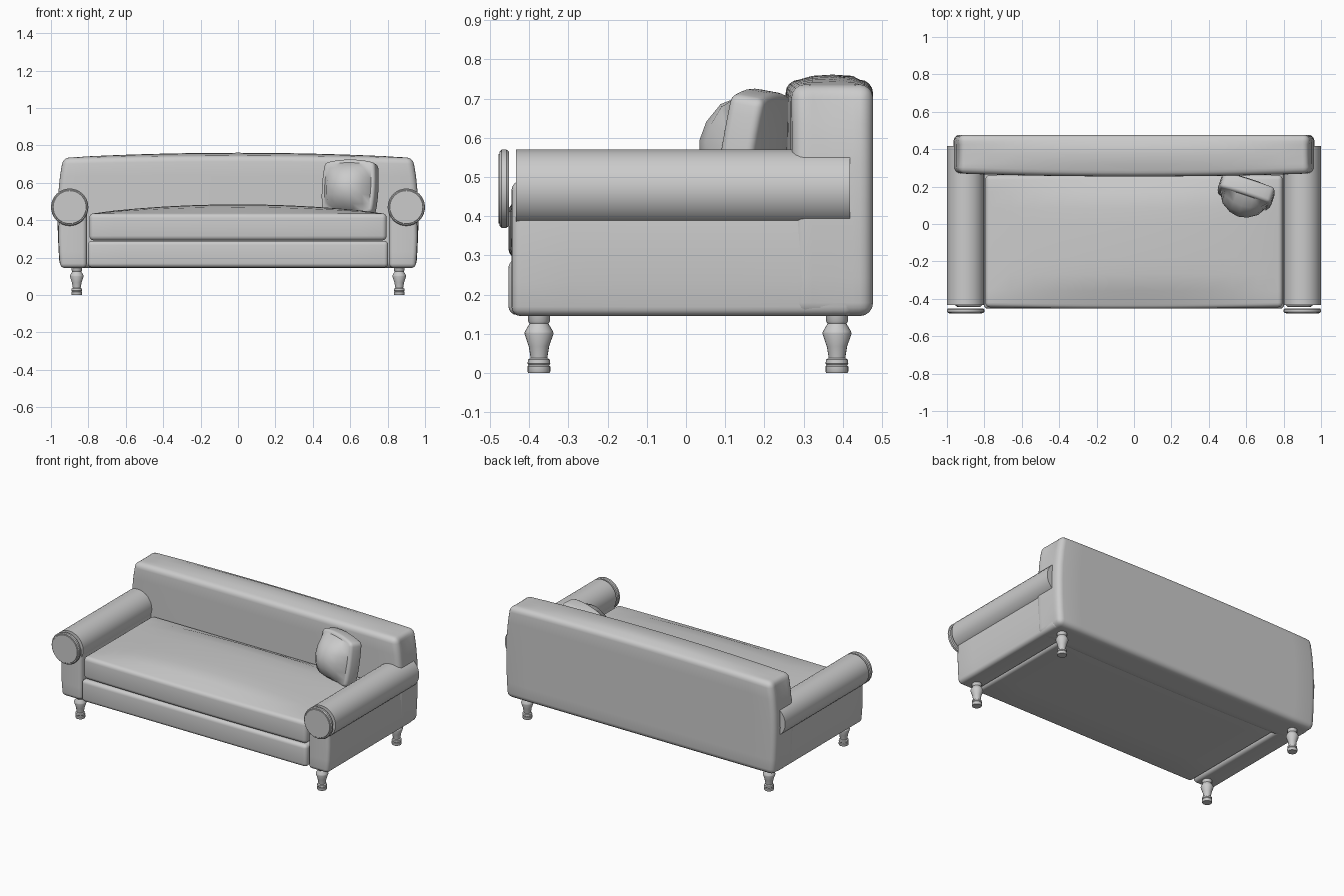
import bpy, bmesh, math
from mathutils import Vector

cube = bpy.data.objects.get("Cube")
if cube:
    bpy.data.objects.remove(cube)

fabric = bpy.data.materials.new("light_grey")
fabric.use_nodes = True
GREY = (0.6, 0.6, 0.6, 1)
fabric.diffuse_color = GREY
fabric.node_tree.nodes["Principled BSDF"].inputs["Base Color"].default_value = GREY


def finish(name, bm, location=(0, 0, 0), rotation=(0, 0, 0), angle=40):
    bmesh.ops.recalc_face_normals(bm, faces=bm.faces)
    mesh = bpy.data.meshes.new(name)
    bm.to_mesh(mesh)
    bm.free()
    mesh.materials.append(fabric)
    obj = bpy.data.objects.new(name, mesh)
    bpy.context.collection.objects.link(obj)
    obj.location, obj.rotation_euler = location, rotation
    bpy.ops.object.select_all(action='DESELECT')
    obj.select_set(True)
    bpy.context.view_layer.objects.active = obj
    bpy.ops.object.shade_smooth_by_angle(angle=math.radians(angle))
    return obj


def padded_box(name, lo, hi, cuts, radius, puff, rotation=(0, 0, 0)):
    """Rounded box; puff(u, v, w) gives an offset for positions in -1..1."""
    lo, hi = Vector(lo), Vector(hi)
    centre, half = (lo + hi) / 2, (hi - lo) / 2
    bm = bmesh.new()
    bmesh.ops.create_cube(bm, size=2)
    for axis in range(3):
        normal = Vector((0, 0, 0))
        normal[axis] = 1
        for i in range(cuts[axis]):
            at = normal * (2 * (i + 1) / (cuts[axis] + 1) - 1)
            bmesh.ops.bisect_plane(bm, geom=bm.verts[:] + bm.edges[:] + bm.faces[:],
                                   plane_co=at, plane_no=normal)
    bm.normal_update()
    rim = [e for e in bm.edges if e.calc_face_angle(0) > 1]
    for v in bm.verts:
        offset = Vector(puff(*v.co))
        v.co = v.co * half + offset
    bmesh.ops.bevel(bm, geom=rim, offset=radius, segments=4, profile=0.5,
                    affect='EDGES', clamp_overlap=True)
    return finish(name, bm, centre, rotation)


def lathe(name, profile, location, rotation=(0, 0, 0), steps=32):
    bm = bmesh.new()
    verts = [bm.verts.new((r, 0, z)) for r, z in profile]
    edges = [bm.edges.new(pair) for pair in zip(verts, verts[1:])]
    bmesh.ops.spin(bm, geom=verts + edges, cent=(0, 0, 0), axis=(0, 0, 1),
                   angle=math.tau, steps=steps, use_duplicate=False)
    bmesh.ops.remove_doubles(bm, verts=bm.verts, dist=0.0001)
    return finish(name, bm, location, rotation, 35)


def dome(a, b):
    return (1 - a * a) * (1 - b * b)


# Backrest with crowned top, bowed ends and padded front
padded_box("backrest", (-0.965, 0.27, 0.145), (0.965, 0.477, 0.735), (11, 3, 5), 0.034,
           lambda u, v, w: (-0.03 * u * max(w, 0) ** 2 - 0.012 * u * min(w, 0) ** 2,
                            -0.016 * (1 - u * u) if v < -0.9 else 0,
                            0.026 * (1 - u * u) * (1 - 0.5 * v * v) if w > 0.9 else 0))

# Seat base with front rail
padded_box("seat_base", (-0.803, -0.453, 0.148), (0.803, 0.42, 0.29), (7, 3, 1), 0.022,
           lambda u, v, w: (0, 0, 0))

# Domed seat cushion
padded_box("seat_cushion", (-0.795, -0.445, 0.292), (0.795, 0.262, 0.437), (11, 7, 1), 0.025,
           lambda u, v, w: (0, -0.008 * (1 - u * u) if v < -0.9 else 0,
                            0.048 * (1 - u * u) * (1 - v ** 4) if w > 0.9 else 0))

# Loose pillow leaning in the corner
padded_box("pillow", (0.46, 0.13, 0.435), (0.74, 0.22, 0.705), (5, 0, 5), 0.02,
           lambda u, v, w: (0.01 * u * (1 - w * w),
                            -0.1 * dome(u, w) if v < 0 else 0.015 * dome(u, w),
                            0.018 * w * (1 - u * u)),
           (math.radians(-10), 0, math.radians(-18)))

ROLL = [(0, 0), (0.1, 0), (0.1, 0.852), (0, 0.852)]
CAP = [(0, 0), (0.088, 0), (0.09, 0.003), (0.095, 0.003), (0.1, 0.008),
       (0.1, 0.02), (0.095, 0.026), (0, 0.026)]
LEG = [(0, 0), (0.027, 0), (0.029, 0.004), (0.029, 0.017), (0.026, 0.02), (0.029, 0.024),
       (0.028, 0.034), (0.021, 0.038), (0.026, 0.068), (0.037, 0.1), (0.036, 0.106),
       (0.024, 0.126), (0.028, 0.132), (0.029, 0.16), (0, 0.16)]
FORWARD = (math.radians(-90), 0, 0)

for side, label in ((1, "left"), (-1, "right")):
    # Arm panel, rolled top and front disc
    inner, outer = 0.808 * side, 0.95 * side
    padded_box(label + "_arm_panel", (min(inner, outer), -0.445, 0.145),
               (max(inner, outer), 0.43, 0.49), (1, 5, 3), 0.024,
               lambda u, v, w: (0.01 * side * (1 - w * w) if u * side > 0.9 else 0, 0, 0))
    lathe(label + "_arm_roll", ROLL, (0.9 * side, -0.434, 0.47), FORWARD)
    lathe(label + "_arm_disc", CAP, (0.9 * side, -0.478, 0.47), FORWARD)
    # Turned legs
    for y, end in ((-0.375, "front"), (0.385, "back")):
        lathe(label + "_" + end + "_leg", LEG, (0.862 * side, y, 0), steps=20)
